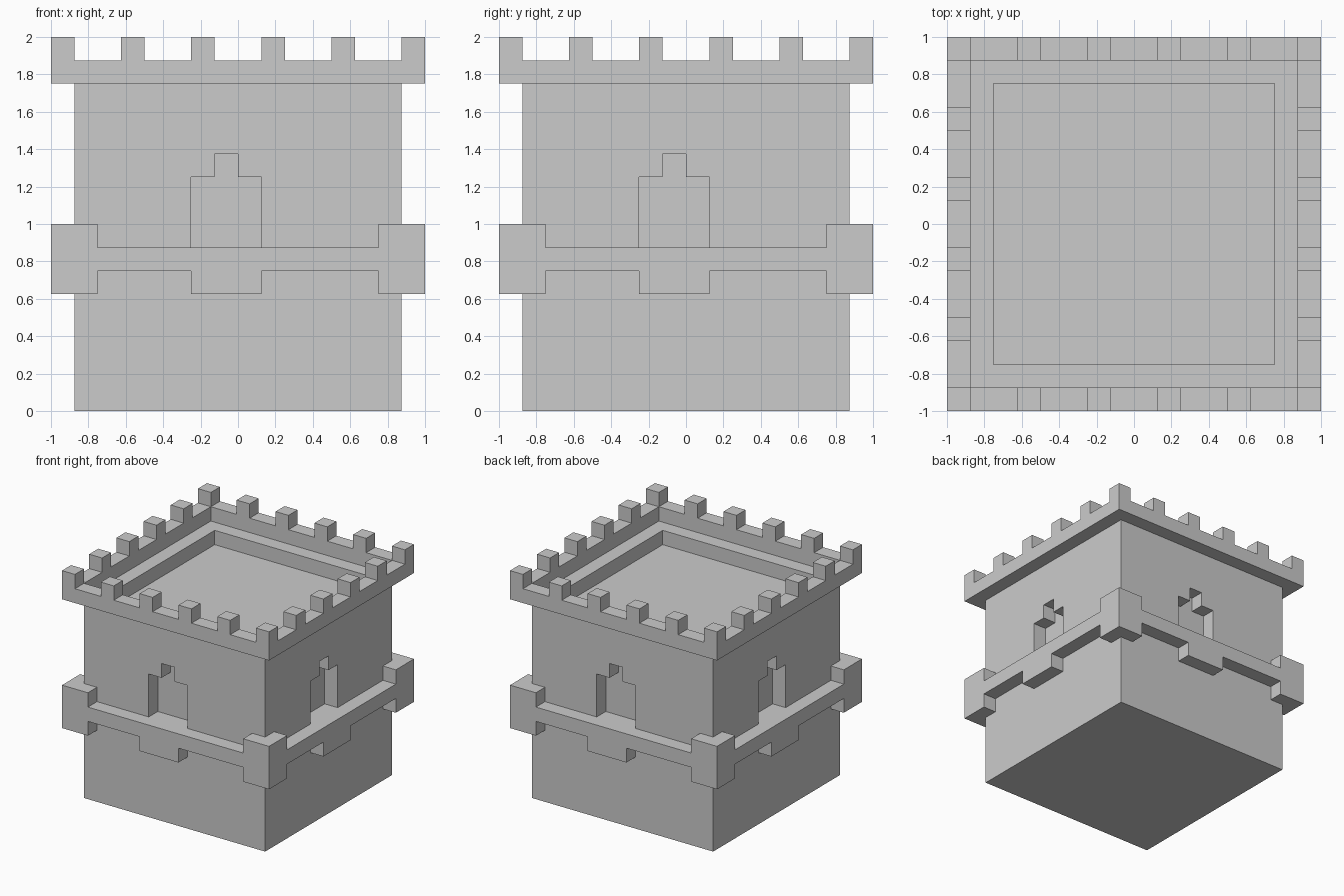
import bpy
import bmesh
from mathutils import Matrix, Vector
from math import pi

if "Cube" in bpy.data.objects:
    bpy.data.objects.remove(bpy.data.objects["Cube"], do_unlink=True)

U = 1 / 8  # one block of the modelling grid

stone = bpy.data.materials.new("stone_grey")
stone.use_nodes = True
GREY = (0.6, 0.6, 0.6, 1)
stone.diffuse_color = GREY
stone.node_tree.nodes["Principled BSDF"].inputs["Base Color"].default_value = GREY


def blocks(name, boxes, turns=1):
    """Boxes given as (x, y, z) ranges in blocks, repeated by quarter turns."""
    bm = bmesh.new()
    for turn in range(turns):
        spin = Matrix.Rotation(turn * pi / 2, 4, "Z")
        for box in boxes:
            low, high = (Vector(corner) * U for corner in zip(*box))
            place = Matrix.Translation((low + high) / 2) @ Matrix.Diagonal((*(high - low), 1))
            bmesh.ops.create_cube(bm, size=1, matrix=spin @ place)
    mesh = bpy.data.meshes.new(name)
    bm.to_mesh(mesh)
    bm.free()
    mesh.materials.append(stone)
    obj = bpy.data.objects.new(name, mesh)
    bpy.context.scene.collection.objects.link(obj)
    return obj


def carve(obj, boxes, turns=1):
    """Cut boxes out of a part, then discard the cutter."""
    cutter = blocks("cutter", boxes, turns)
    cutter.hide_render = True
    cut = obj.modifiers.new("carve", "BOOLEAN")
    cut.operation = "DIFFERENCE"
    cut.solver = "EXACT"
    cut.object = cutter
    bpy.context.view_layer.update()
    result = bpy.data.meshes.new_from_object(
        obj.evaluated_get(bpy.context.evaluated_depsgraph_get()))
    obj.modifiers.clear()
    obj.data = result
    bpy.data.objects.remove(cutter, do_unlink=True)


# Tower body with sunken roof floor and a stepped window niche on each side
body = blocks("tower_body", [((-7, 7), (-7, 7), (0, 14))])
carve(body, [((-6, 6), (-6, 6), (13, 16))])
carve(body, [((-2, 1), (-9, -6), (7, 10))], turns=4)
carve(body, [((-1, 0), (-9, -6), (9, 11))], turns=4)

# Crenellated parapet
parapet = blocks("parapet", [((-8, 8), (-8, 8), (14, 16))])
carve(parapet, [((-7, 7), (-7, 7), (13, 17))])
gaps = [(-7, -5), (-4, -2), (-1, 1), (2, 4), (5, 7)]
carve(parapet, [(gap, (-9, 9), (15, 17)) for gap in gaps])
carve(parapet, [((-9, 9), gap, (15, 17)) for gap in gaps])

# Belt course with corner blocks and a bracket under each window
belt = blocks("belt_course", [((-8, 8), (-8, 8), (5, 8))])
carve(belt, [((-7, 7), (-7, 7), (4, 9))])
side = (-9, -6.5)
carve(belt, [((-6, 6), side, (7, 9)),
             ((-6, -2), side, (4, 6)),
             ((1, 6), side, (4, 6))], turns=4)
